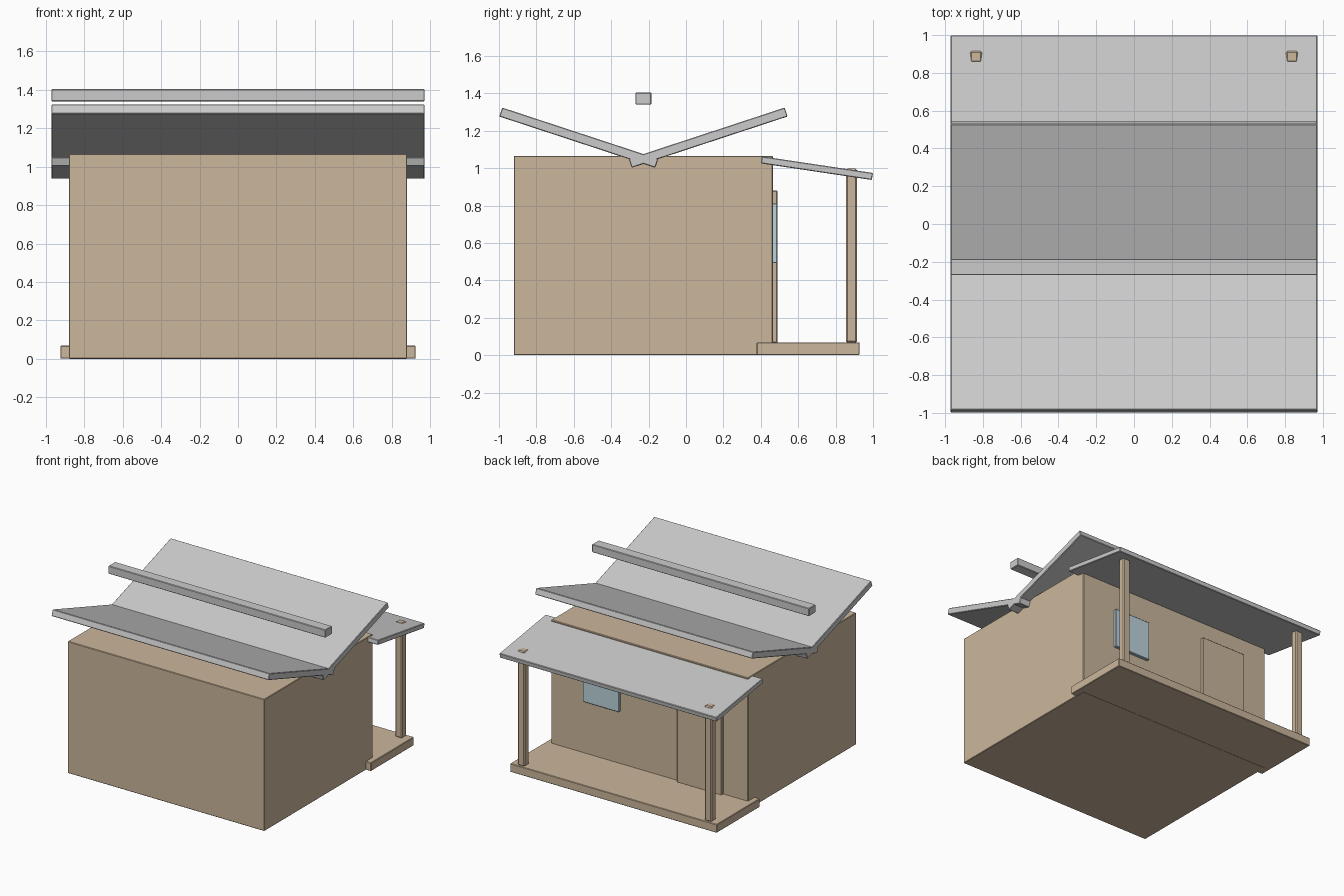
import bpy, math

if "Cube" in bpy.data.objects:
    bpy.data.objects.remove(bpy.data.objects["Cube"])


def material(name, rgb):
    m = bpy.data.materials.new(name)
    m.diffuse_color = (*rgb, 1.0)
    m.use_nodes = True
    m.node_tree.nodes["Principled BSDF"].inputs["Base Color"].default_value = m.diffuse_color
    return m


WOOD = material("wood", (0.60, 0.47, 0.33))
GLASS = material("glass", (0.50, 0.66, 0.72))


def box(name, center, size, mat=None, tilt=0.0, bevel=0.004):
    """Box with softened edges, optionally tilted about the x axis (degrees)."""
    bpy.ops.mesh.primitive_cube_add(size=1, location=center)
    ob = bpy.context.object
    ob.name = name
    ob.scale = size
    bpy.ops.object.transform_apply(location=False, rotation=False, scale=True)
    ob.rotation_euler.x = math.radians(tilt)
    if mat:
        ob.data.materials.append(mat)
    b = ob.modifiers.new("soft_edges", 'BEVEL')
    b.width = bevel
    b.segments = 1
    return ob


MID_Y = -0.2275   # centre line of the cabin

# Cabin body
box("cabin_body", (0, MID_Y, 0.533), (1.76, 1.385, 1.066), WOOD)

# Two roof panels rising outward from a central valley, crossing at the bottom
for name, s in (("roof_panel_front", -1), ("roof_panel_back", 1)):
    box(name, (0, MID_Y + s * 0.346, 1.163), (1.943, 0.878, 0.05), tilt=s * 18.2)

# Beam floating above the valley
box("ridge_beam", (0, MID_Y, 1.372), (1.943, 0.086, 0.064))

# Porch: floor, sloping roof and two posts poking through the roof
box("porch_floor", (0, 0.653, 0.035), (1.85, 0.55, 0.068), WOOD)
box("porch_roof", (0, 0.70, 1.0), (1.943, 0.60, 0.038), tilt=-8.5)
for name, x in (("porch_post_left", -0.836), ("porch_post_right", 0.836)):
    box(name, (x, 0.885, 0.532), (0.062, 0.06, 0.93), WOOD, bevel=0.008)

# Door and window on the porch wall
box("door", (-0.46, 0.472, 0.473), (0.40, 0.033, 0.815), WOOD)
box("window", (0.422, 0.472, 0.652), (0.325, 0.033, 0.32), GLASS)
